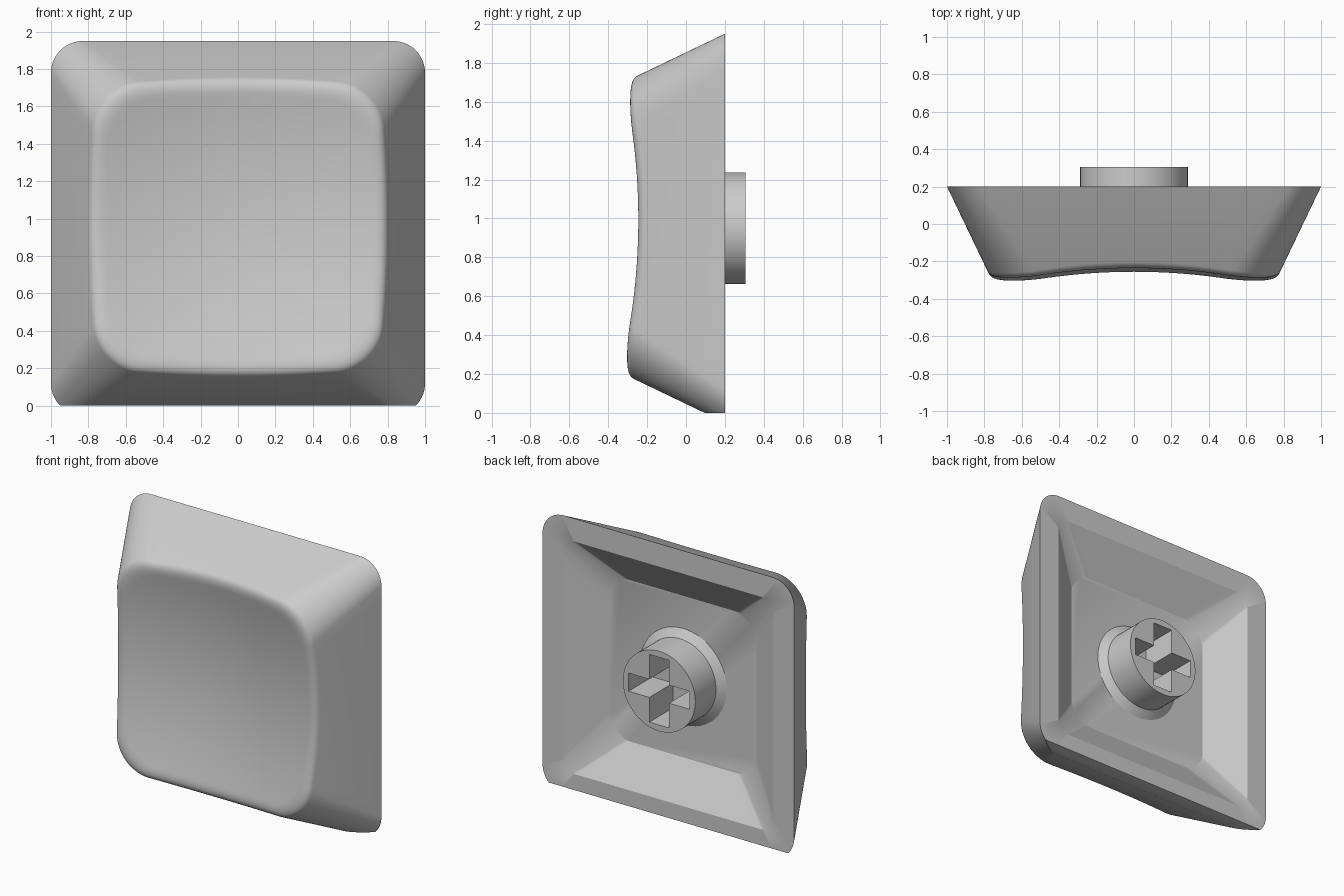
import bpy, bmesh
from math import sin, cos, pi
from mathutils import Vector

if "Cube" in bpy.data.objects:
    bpy.data.objects.remove(bpy.data.objects["Cube"])

CZ = 0.95        # height of the cap's centre
BACK = 0.2       # plane of the rim
FLOOR = 0.03     # plane of the cavity floor

grey = bpy.data.materials.new("plain grey")
grey.use_nodes = True
colour = (0.6, 0.6, 0.6, 1)
grey.diffuse_color = colour
grey.node_tree.nodes["Principled BSDF"].inputs["Base Color"].default_value = colour


def outline(half, r, arc=14, side=18):
    """Rounded square in (x, z), same point count for every size."""
    pts = []
    c = half - r
    for k in range(4):
        a0 = k * pi / 2
        sx, sz = [(1, 1), (-1, 1), (-1, -1), (1, -1)][k]
        for i in range(arc + 1):
            a = a0 + i / arc * pi / 2
            pts.append(Vector((sx * c + r * cos(a), sz * c + r * sin(a))))
        nx, nz = [(-1, 1), (-1, -1), (1, -1), (1, 1)][k]
        a = a0 + pi / 2
        end = Vector((nx * c + r * cos(a), nz * c + r * sin(a)))
        start = pts[-1].copy()
        pts += [start.lerp(end, i / side) for i in range(1, side)]
    return pts


def dish(x, z):
    """Depth of the hollowed, slightly tilted front face."""
    return -0.156 - 0.17 * (x * x + z * z) + 0.015 * z


def on_dish(p):
    return Vector((p.x, dish(p.x, p.z), p.z))


def flat(pts, y):
    return [Vector((p.x, y, p.y)) for p in pts]


def add_ring(bm, pts):
    return [bm.verts.new((p.x, p.y, p.z + CZ)) for p in pts]


def bridge(bm, a, b):
    n = len(a)
    for i in range(n):
        j = (i + 1) % n
        bm.faces.new((a[i], a[j], b[j], b[i]))


def finish(bm, name):
    bmesh.ops.recalc_face_normals(bm, faces=bm.faces)
    mesh = bpy.data.meshes.new(name)
    bm.to_mesh(mesh)
    bm.free()
    mesh.materials.append(grey)
    ob = bpy.data.objects.new(name, mesh)
    bpy.context.collection.objects.link(ob)
    bpy.ops.object.select_all(action='DESELECT')
    ob.select_set(True)
    bpy.context.view_layer.objects.active = ob
    bpy.ops.object.shade_smooth_by_angle(angle=0.5)
    return ob


# Cap shell: cavity, rim, tapered walls, rounded edge and dished face
base = flat(outline(1.0, 0.17), BACK)
top = flat(outline(0.76, 0.26), -0.3)

# Where each wall line meets the dish
edge = []
for b, t in zip(base, top):
    p = t.copy()
    for _ in range(8):
        p = b.lerp(t, (BACK - dish(p.x, p.z)) / (BACK - t.y))
    edge.append(p)

rings = [flat(outline(0.58, 0.16), FLOOR), flat(outline(0.835, 0.1), BACK), base]
wall_end = [e + (b - e).normalized() * 0.05 for e, b in zip(edge, base)]
face_start = [on_dish(e * 0.9) for e in edge]
STEPS = 8
for i in range(STEPS + 1):
    u = i / STEPS
    rings.append([w * (1 - u) ** 2 + e * 2 * u * (1 - u) + f * u * u
                  for w, e, f in zip(wall_end, edge, face_start)])
for s in (0.92, 0.8, 0.65, 0.5, 0.35, 0.2, 0.1):
    rings.append([on_dish(p * s) for p in face_start])

bm = bmesh.new()
loops = [add_ring(bm, r) for r in rings]
for a, b in zip(loops, loops[1:]):
    bridge(bm, a, b)
bm.faces.new(loops[0])
centre = bm.verts.new((0, dish(0, 0), CZ))
last = loops[-1]
for i, v in enumerate(last):
    bm.faces.new((v, last[(i + 1) % len(last)], centre))

# Flat cut along the lower side
cut = bmesh.ops.bisect_plane(bm, geom=bm.verts[:] + bm.edges[:] + bm.faces[:],
                             plane_co=(0, 0, 0), plane_no=(0, 0, -1), clear_outer=True)
open_edges = [e for e in cut["geom_cut"]
              if isinstance(e, bmesh.types.BMEdge) and e.is_boundary]
bmesh.ops.holes_fill(bm, edges=open_edges, sides=0)
finish(bm, "cap_shell")

# Stem: flared foot, round post and cross-shaped socket
bm = bmesh.new()
SEG = 64
loops = []
for r, y in ((0.345, FLOOR), (0.2875, 0.07), (0.2875, 0.305)):
    loops.append(add_ring(bm, [Vector((r * cos(2 * pi * i / SEG), y, r * sin(2 * pi * i / SEG)))
                               for i in range(SEG)]))
for a, b in zip(loops, loops[1:]):
    bridge(bm, a, b)

L, W, H = 0.243, 0.078, 0.065
quarter = [(L, H), (W, H), (W, L)]
cross = []
for sx, sz in ((1, 1), (-1, 1), (-1, -1), (1, -1)):
    corner = [Vector((sx * x, sz * z)) for x, z in quarter]
    cross += corner if sx * sz > 0 else corner[::-1]
mouth = add_ring(bm, flat(cross, 0.305))
bottom = add_ring(bm, flat(cross, FLOOR + 0.005))
bridge(bm, mouth, bottom)
bm.faces.new(bottom)
bm.edges.ensure_lookup_table()
lip = [e for e in bm.edges if e.is_boundary and all(v.co.y > 0.3 for v in e.verts)]
bmesh.ops.triangle_fill(bm, edges=lip, use_beauty=True)
finish(bm, "stem")
